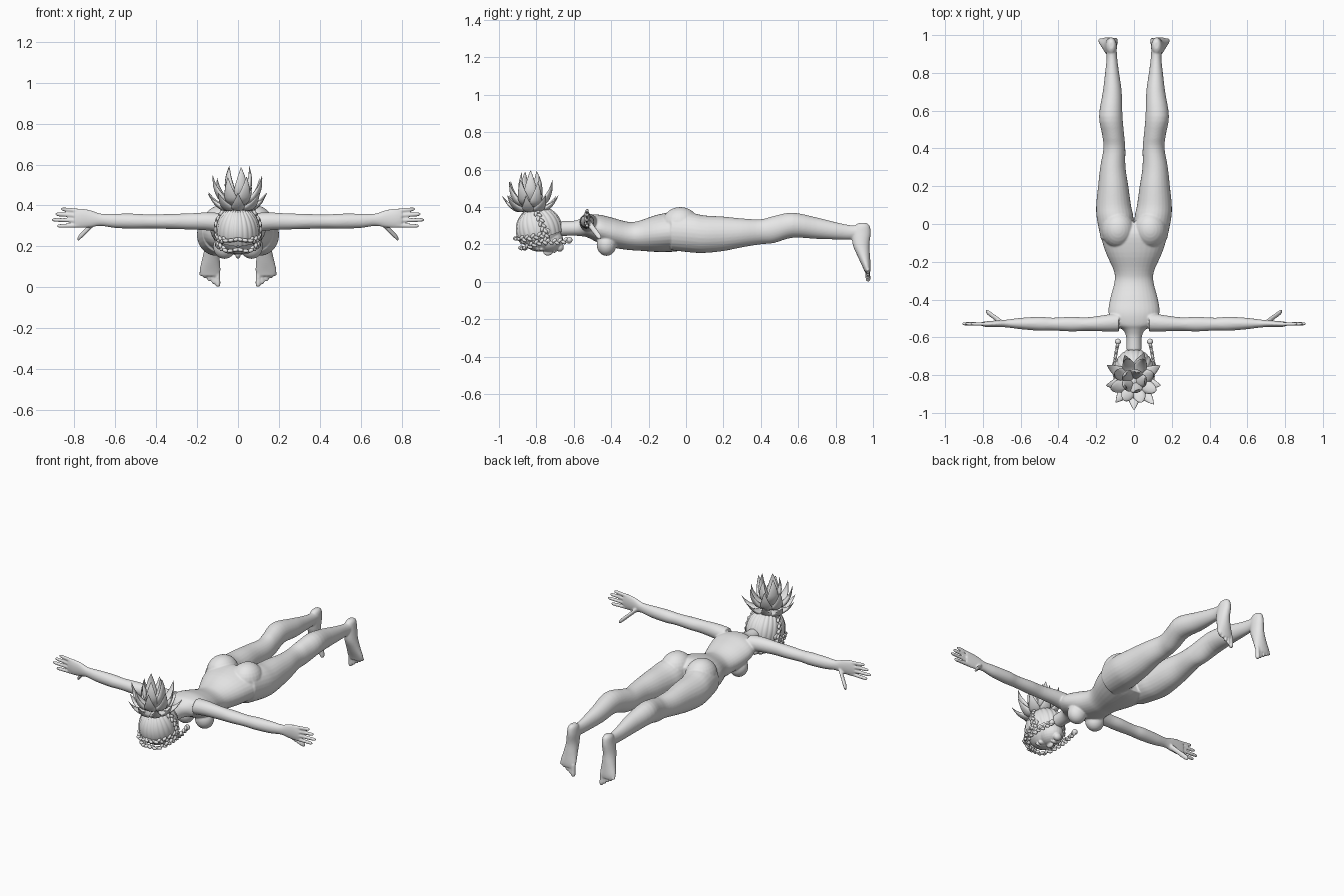
import bpy, bmesh, math
from mathutils import Vector, Matrix

if "Cube" in bpy.data.objects:
    bpy.data.objects.remove(bpy.data.objects["Cube"])

X, Y, Z = Vector((1, 0, 0)), Vector((0, 1, 0)), Vector((0, 0, 1))
clay = bpy.data.materials.new("plain_grey")
clay.use_nodes = True
clay.diffuse_color = (0.8, 0.8, 0.8, 1)
clay.node_tree.nodes["Principled BSDF"].inputs["Base Color"].default_value = (0.8, 0.8, 0.8, 1)


def finish(bm, name):
    bmesh.ops.recalc_face_normals(bm, faces=bm.faces)
    mesh = bpy.data.meshes.new(name)
    bm.to_mesh(mesh)
    bm.free()
    mesh.materials.append(clay)
    for p in mesh.polygons:
        p.use_smooth = True
    obj = bpy.data.objects.new(name, mesh)
    bpy.context.collection.objects.link(obj)
    return obj


def resample(rings, steps):
    """Smooth curve through rings of (x, y, z, half_width, half_depth)."""
    out, last = [], len(rings) - 1
    for i in range(last):
        quad = [rings[max(0, min(last, i + k))] for k in (-1, 0, 1, 2)]
        for s in range(steps):
            t = s / steps
            out.append([b + t * ((c - a) + t * ((2 * a - 5 * b + 4 * c - d) + t * (3 * b - a - 3 * c + d))) / 2
                        for a, b, c, d in zip(*quad)])
    return out + [list(rings[-1])]


def loft(bm, rings, u, v, side=1, steps=4, n=20):
    """Closed skin over elliptical rings lying in the u, v plane."""
    loops = []
    for x, y, z, a, b in resample(rings, steps):
        loop = []
        for k in range(n):
            ang = math.tau * k / n
            p = Vector((x, y, z)) + u * a * math.cos(ang) + v * b * math.sin(ang)
            loop.append(bm.verts.new((p.x * side, p.y, p.z)))
        loops.append(loop)
    for lo, hi in zip(loops, loops[1:]):
        for k in range(n):
            bm.faces.new((lo[k], lo[k - 1], hi[k - 1], hi[k]))
    bm.faces.new(loops[0])
    bm.faces.new(loops[-1])


def blob(bm, centre, radii, detail=16, turn=None):
    m = Matrix.Translation(centre) @ (turn or Matrix()) @ Matrix.Diagonal((*radii, 1))
    bmesh.ops.create_uvsphere(bm, u_segments=detail, v_segments=detail // 2 + 2, radius=1, matrix=m)


def digit(bm, start, end, r, u, v, side):
    a, b = Vector(start), Vector(end)
    rings = [(*a.lerp(b, t), r * k, r * k) for t, k in ((0, 1), (0.5, 0.95), (0.88, 0.9), (1, 0.45))]
    loft(bm, rings, u, v, side, n=12)


# Body: overlapping volumes fused into one skin
body = bmesh.new()
torso = [(-0.67, 0.285, 0.04, 0.04), (-0.6, 0.287, 0.041, 0.04), (-0.56, 0.292, 0.06, 0.048),
         (-0.53, 0.297, 0.11, 0.058), (-0.47, 0.285, 0.135, 0.075), (-0.4, 0.265, 0.127, 0.08),
         (-0.31, 0.246, 0.104, 0.075), (-0.25, 0.247, 0.106, 0.08), (-0.15, 0.26, 0.15, 0.1),
         (-0.05, 0.268, 0.178, 0.105), (0.01, 0.26, 0.17, 0.08)]
loft(body, [(0, *r) for r in torso], X, Z, n=32)

leg = [(0.09, -0.08, 0.27, 0.085, 0.1), (0.1, 0.03, 0.262, 0.097, 0.105), (0.108, 0.1, 0.255, 0.092, 0.1),
       (0.11, 0.2, 0.257, 0.08, 0.092), (0.112, 0.3, 0.262, 0.067, 0.077), (0.104, 0.4, 0.268, 0.058, 0.067),
       (0.11, 0.47, 0.28, 0.058, 0.072), (0.123, 0.57, 0.303, 0.062, 0.067), (0.115, 0.7, 0.287, 0.05, 0.057),
       (0.116, 0.8, 0.273, 0.037, 0.046), (0.117, 0.88, 0.265, 0.028, 0.038), (0.12, 0.94, 0.268, 0.028, 0.034)]
foot = [(0.119, 0.945, 0.315, 0.012, 0.02), (0.12, 0.942, 0.3, 0.025, 0.04), (0.121, 0.938, 0.26, 0.031, 0.05),
        (0.127, 0.936, 0.2, 0.035, 0.045), (0.132, 0.95, 0.14, 0.043, 0.034), (0.137, 0.966, 0.08, 0.052, 0.022),
        (0.137, 0.97, 0.055, 0.045, 0.016)]
arm = [(0.08, -0.52, 0.315, 0.05, 0.048), (0.15, -0.525, 0.322, 0.044, 0.044), (0.25, -0.53, 0.322, 0.036, 0.039),
       (0.33, -0.53, 0.322, 0.039, 0.037), (0.43, -0.53, 0.322, 0.034, 0.034), (0.5, -0.528, 0.323, 0.037, 0.037),
       (0.6, -0.527, 0.325, 0.03, 0.035), (0.67, -0.527, 0.33, 0.021, 0.03), (0.72, -0.528, 0.335, 0.018, 0.042),
       (0.77, -0.53, 0.338, 0.016, 0.048), (0.8, -0.53, 0.338, 0.013, 0.042)]
finger_tips = [(0.865, 0.383), (0.893, 0.358), (0.91, 0.33), (0.885, 0.3)]
for side in (1, -1):
    loft(body, leg, X, Z, side, n=28)
    loft(body, foot, X, Y, side)
    loft(body, arm, Y, Z, side)
    blob(body, (side * 0.085, -0.03, 0.308), (0.088, 0.1, 0.092), 24)
    blob(body, (side * 0.066, -0.425, 0.2), (0.056, 0.053, 0.061), 24)
    for i, (tip_x, tip_z) in enumerate(finger_tips):
        digit(body, (0.775, -0.53, 0.374 - 0.024 * i), (tip_x, -0.528, tip_z), 0.0105, Y, Z, side)
    digit(body, (0.7, -0.522, 0.318), (0.785, -0.46, 0.235), 0.016, Y, Z, side)
    for i in range(5):
        digit(body, (0.1 + 0.019 * i, 0.97, 0.075), (0.098 + 0.021 * i, 0.974, 0.002 + 0.014 * i),
              0.014 if i == 0 else 0.0105, X, Y, side)
body = finish(body, "body")
remesh = body.modifiers.new("fuse", "REMESH")
remesh.mode = "VOXEL"
remesh.voxel_size = 0.0045
remesh.use_smooth_shade = True
relax = body.modifiers.new("relax", "SMOOTH")
relax.factor = 0.5
relax.iterations = 7

# Head with jaw and facial features, looking downwards
head = bmesh.new()
blob(head, (0, -0.785, 0.28), (0.098, 0.115, 0.118), 32)
blob(head, (0, -0.735, 0.225), (0.07, 0.078, 0.065), 24)
blob(head, (0, -0.675, 0.185), (0.026, 0.022, 0.024))
blob(head, (0, -0.738, 0.158), (0.013, 0.026, 0.018))
blob(head, (0, -0.703, 0.163), (0.022, 0.009, 0.008))
for side in (1, -1):
    blob(head, (side * 0.036, -0.772, 0.176), (0.02, 0.013, 0.012))
    blob(head, (side * 0.038, -0.795, 0.172), (0.026, 0.006, 0.009))
    blob(head, (side * 0.1, -0.755, 0.27), (0.01, 0.03, 0.02))
head = finish(head, "head")
remesh = head.modifiers.new("fuse", "REMESH")
remesh.mode = "VOXEL"
remesh.voxel_size = 0.004
remesh.use_smooth_shade = True
relax = head.modifiers.new("relax", "SMOOTH")
relax.iterations = 3

# Hair swept over the skull in ridges towards the tie
cap = bmesh.new()
pole = Vector((0, -0.3, 0.95)).normalized()
across = X.cross(pole)
columns, rows, rings = 144, 16, []
for i in range(1, rows + 1):
    phi = math.radians(112) * i / rows
    ring = []
    for k in range(columns):
        ang = math.tau * k / columns
        d = pole * math.cos(phi) + (X * math.cos(ang) + across * math.sin(ang)) * math.sin(phi)
        ridge = 0.98 + 0.03 * abs(math.sin(12 * ang))
        ring.append(cap.verts.new((d.x * 0.107 * ridge, -0.785 + d.y * 0.125 * ridge, 0.28 + d.z * 0.125 * ridge)))
    rings.append(ring)
for lo, hi in zip(rings, rings[1:]):
    for k in range(columns):
        cap.faces.new((lo[k], lo[k - 1], hi[k - 1], hi[k]))
cap.faces.new(rings[0])
finish(cap, "hair_cap")

# Leaf-shaped locks bursting out of the tie
tuft = bmesh.new()
base = Vector((0, -0.83, 0.4))
blob(tuft, base, (0.04, 0.04, 0.035))
for count, lift, length, curl, phase in ((9, 6, 0.16, 0.045, 0), (8, 35, 0.18, 0.045, 0.35), (5, 66, 0.19, 0.03, 0.3)):
    for k in range(count):
        ang = math.tau * k / count + phase - math.pi / 2
        out = X * math.cos(ang) + Y * math.sin(ang)
        d = out * math.cos(math.radians(lift)) + Z * math.sin(math.radians(lift))
        across = Z.cross(out)
        normal = d.cross(across)
        reach = length * (1 + 0.07 * math.sin(k * 2.3))
        lock = []
        for t, w in ((0.05, 0.012), (0.25, 0.029), (0.5, 0.034), (0.75, 0.022), (0.92, 0.009), (1, 0.001)):
            p = base + d * reach * t + normal * curl * (t ** 3 - 0.5 * math.sin(math.pi * t))
            lock.append((*p, w, w * 0.45))
        loft(tuft, lock, across, normal, n=12, steps=3)
finish(tuft, "hair_tuft")


# Plaits: overlapping beads alternating either side of a path
def plait(name, points, beads, r):
    bm = bmesh.new()
    path = resample([(*p, 0, 0) for p in points], 24)
    for side in (1, -1):
        for i in range(beads):
            j = round(i * (len(path) - 2) / (beads - 1))
            p, q = Vector(path[j][:3]), Vector(path[j + 1][:3])
            along = (q - p).normalized()
            sway = along.cross(X if abs(along.x) < 0.7 else Z).normalized()
            spot = p + sway * r * (0.55 if i % 2 else -0.55)
            lean = along + sway * (0.7 if i % 2 else -0.7)
            spot.x, lean.x = spot.x * side, lean.x * side
            blob(bm, spot, (r * 0.8, r * 0.8, r * 1.3), 10, lean.to_track_quat("Z", "Y").to_matrix().to_4x4())
    return finish(bm, name)


plait("forehead_plaits", [(0.0, -0.885, 0.185), (0.05, -0.865, 0.178), (0.09, -0.82, 0.2), (0.104, -0.76, 0.215),
                          (0.096, -0.69, 0.215), (0.085, -0.63, 0.222)], 22, 0.012)
plait("side_plaits", [(0.075, -0.8, 0.375), (0.105, -0.775, 0.32), (0.108, -0.755, 0.26), (0.1, -0.74, 0.21)], 14, 0.012)
plait("crown_plaits", [(0.0, -0.91, 0.235), (0.05, -0.895, 0.228), (0.093, -0.84, 0.235), (0.108, -0.77, 0.25)], 14, 0.012)

ends = bmesh.new()
for side in (1, -1):
    blob(ends, (side * 0.085, -0.623, 0.224), (0.016, 0.016, 0.016))
finish(ends, "plait_ends")
